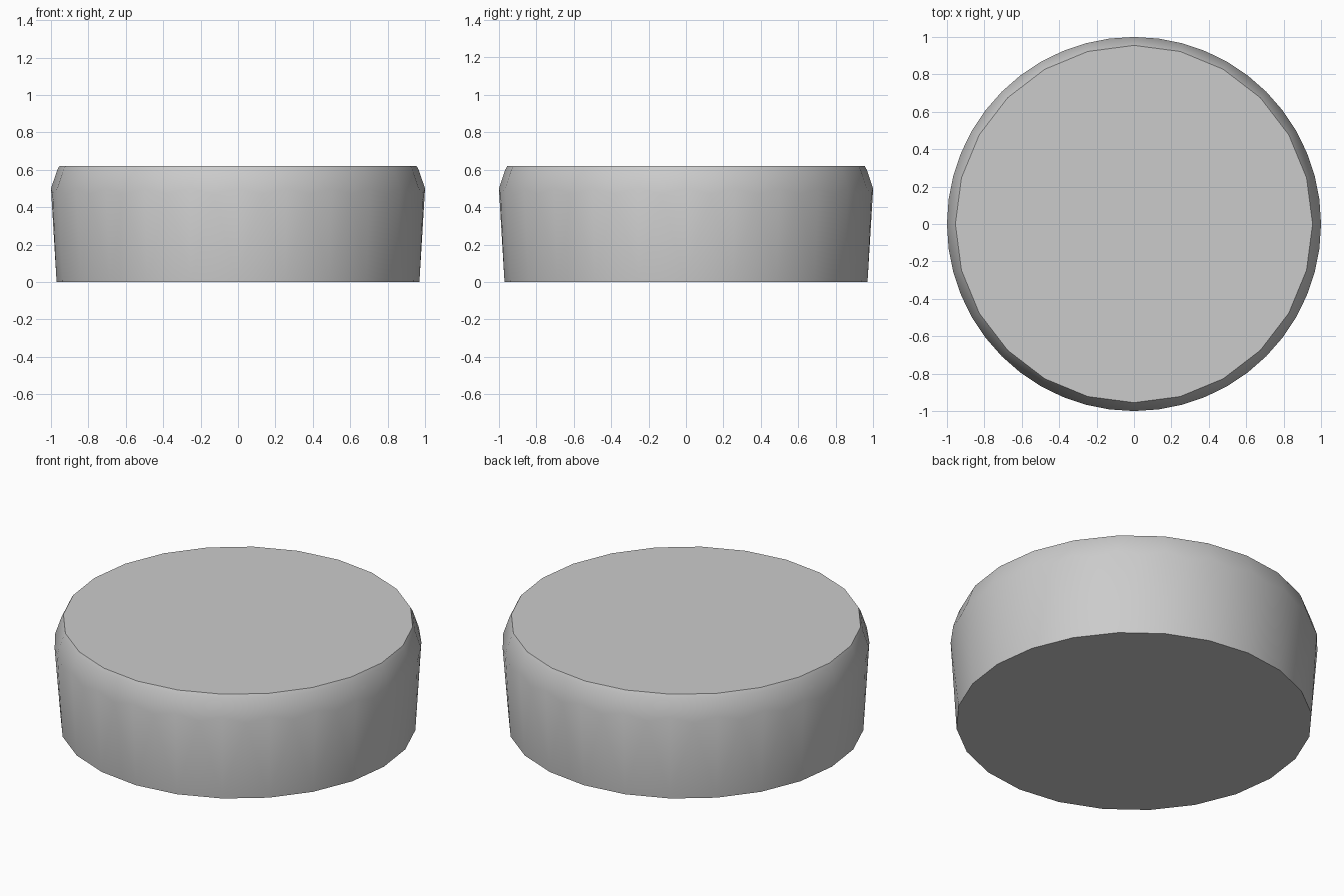
import bpy
import bmesh
import math

cube = bpy.data.objects.get("Cube")
if cube:
    bpy.data.objects.remove(cube, do_unlink=True)

SIDES = 24
bm = bmesh.new()


def ring(radius, height, turn=0.0):
    """Ring of vertices; turn is a fraction of one side."""
    verts = []
    for i in range(SIDES):
        a = math.tau * (i + turn) / SIDES
        verts.append(bm.verts.new((radius * math.cos(a), radius * math.sin(a), height)))
    return verts


# Tapered wall, scalloped shoulder and small top chamfer
base = ring(0.97, 0.0)
peaks = ring(1.0, 0.50)
dips = ring(1.0, 0.47, 0.5)
collar = ring(0.966, 0.60)
rim = ring(0.955, 0.62)

for i in range(SIDES):
    j = (i + 1) % SIDES
    # wall below the zigzag edge
    bm.faces.new((base[i], dips[i], peaks[i]))
    bm.faces.new((base[i], base[j], dips[i]))
    bm.faces.new((base[j], peaks[j], dips[i]))
    # shoulder above it
    bm.faces.new((peaks[i], dips[i], collar[i]))
    bm.faces.new((dips[i], collar[j], collar[i]))
    bm.faces.new((dips[i], peaks[j], collar[j]))
    # chamfer
    bm.faces.new((collar[i], collar[j], rim[j], rim[i]))

# Flat caps
bm.faces.new(rim)
bm.faces.new(list(reversed(base)))
bmesh.ops.recalc_face_normals(bm, faces=bm.faces)

mesh = bpy.data.meshes.new("round_drum")
bm.to_mesh(mesh)
bm.free()
drum = bpy.data.objects.new("round_drum", mesh)
bpy.context.collection.objects.link(drum)

# Single grey colour
grey = bpy.data.materials.new("light_grey")
grey.use_nodes = True
colour = (0.6, 0.6, 0.6, 1.0)
grey.diffuse_color = colour
grey.node_tree.nodes["Principled BSDF"].inputs["Base Color"].default_value = colour
mesh.materials.append(grey)

# Smooth wall, crisp caps
bpy.ops.object.select_all(action="DESELECT")
drum.select_set(True)
bpy.context.view_layer.objects.active = drum
bpy.ops.object.shade_smooth_by_angle(angle=math.radians(35))
